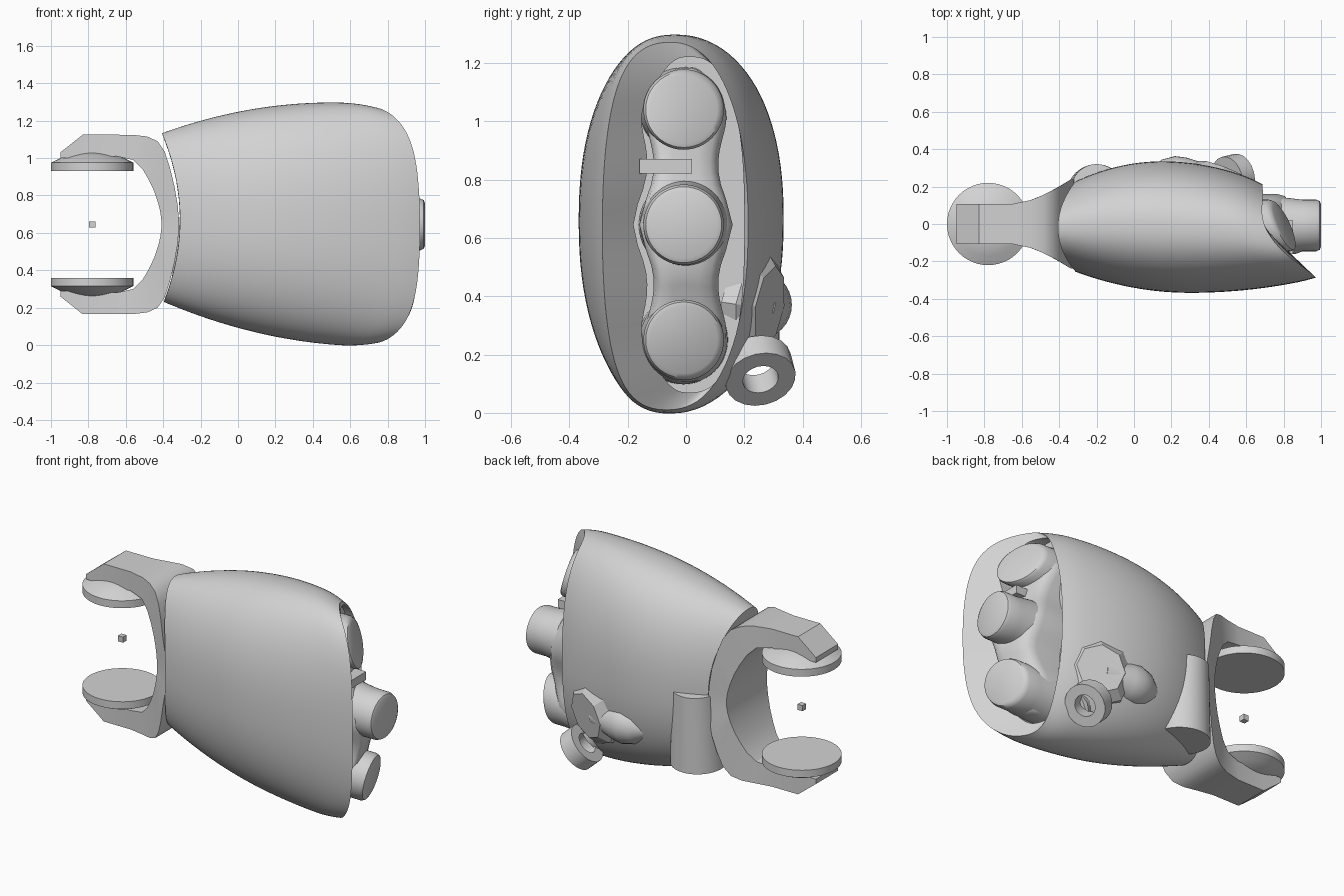
import bpy, bmesh, math
from mathutils import Vector

cube = bpy.data.objects.get("Cube")
if cube:
    bpy.data.objects.remove(cube, do_unlink=True)

grey = bpy.data.materials.new("plain_grey")
grey.use_nodes = True
grey.diffuse_color = (0.65, 0.65, 0.65, 1)
grey.node_tree.nodes["Principled BSDF"].inputs["Base Color"].default_value = (0.65, 0.65, 0.65, 1)
MID = 0.645  # height of the mirror plane of the grip
STUBS = (1.04, MID, 0.25)  # heights of the three stubs


def finish(name, bm, angle=35):
    bmesh.ops.remove_doubles(bm, verts=bm.verts[:], dist=1e-5)
    bmesh.ops.recalc_face_normals(bm, faces=bm.faces[:])
    me = bpy.data.meshes.new(name)
    bm.to_mesh(me)
    bm.free()
    me.materials.append(grey)
    ob = bpy.data.objects.new(name, me)
    bpy.context.collection.objects.link(ob)
    bpy.ops.object.select_all(action='DESELECT')
    ob.select_set(True)
    bpy.context.view_layer.objects.active = ob
    if angle:
        bpy.ops.object.shade_smooth_by_angle(angle=math.radians(angle))


def skin(bm, rings, loop=False):
    """Join equal closed rings of points with quads."""
    vs = [[bm.verts.new(p) for p in r] for r in rings]
    n = len(vs[0])
    pairs = list(zip(vs, vs[1:])) + ([(vs[-1], vs[0])] if loop else [])
    for a, b in pairs:
        for i in range(n):
            j = (i + 1) % n
            bm.faces.new((a[i], a[j], b[j], b[i]))
    return vs


def lathe(name, profile, base, axis, n=48, loop=False, warp=None, angle=35):
    """Turn (radius, height) points about an axis through base."""
    rot = Vector(axis).to_track_quat('Z', 'X')
    rings = []
    for r, h in profile:
        ring = []
        for i in range(n):
            t = math.tau * i / n
            p = Vector(base) + rot @ Vector((r * math.cos(t), r * math.sin(t), h))
            ring.append(warp(p) if warp else p)
        rings.append(ring)
    bm = bmesh.new()
    skin(bm, rings, loop)
    finish(name, bm, angle)


def box(name, centre, size):
    bm = bmesh.new()
    bmesh.ops.create_cube(bm, size=1)
    for v in bm.verts:
        v.co = Vector(a * s + c for a, s, c in zip(v.co, size, centre))
    finish(name, bm, 0)


# Main housing: a flattened egg section swept between two curved ends
def oval(t, cy, hy, cz, hz, power):
    c, s = math.cos(t), math.sin(t)
    c = math.copysign(abs(c) ** (2 / power), c)
    s = math.copysign(abs(s) ** (2 / power), s)
    return cy + hy * c, cz + hz * s


def section(x, t, shrink):
    top, low = 1.297 - 0.2 * (x - 0.5) ** 2, 0.19 * (x - 0.72) ** 2 - 0.006
    front = -0.368 + (0.3 if x < 0.3 else 0.17) * (x - 0.3) ** 2
    back = 0.335 - (0.5 if x < 0.15 else 0.4) * (x - 0.15) ** 2
    return oval(t, (front + back) / 2, shrink * (back - front) / 2,
                (top + low) / 2, shrink * (top - low) / 2, 2.25)


def grip_end(z):
    return -0.31 - 0.45 * (z - 0.67) ** 2


def open_end(y, z):
    return 0.685 + (0.25 - y) ** 2 - 0.07 * abs((z - MID) / 0.65) ** 6


def housing_point(u, t):
    shrink = 1 - 0.025 * max(0, (u - 0.88) / 0.12) ** 2
    x = 0.3
    for _ in range(12):
        y, z = section(x, t, shrink)
        x = (1 - u) * grip_end(z) + u * open_end(y, z)
    return Vector((x, y, z))


def bulge(z):
    return sum(math.exp(-((z - c) / 0.12) ** 2) for c in STUBS)


def mouth_edge(t):
    y, z = oval(t, 0.01, 0.19, MID, 0.575, 2.6)
    return (y * (0.72 + 0.28 * bulge(z)) if y < 0 else y), z


N = 96
angles = [math.tau * i / N for i in range(N)]
wall = [[housing_point(k / 32, t) for t in angles] for k in range(33)]
cap = []
for f in (0, 0.25, 0.5, 0.75):
    ring = []
    for p in wall[0]:
        y, z = p.y * f, 0.67 + (p.z - 0.67) * f
        ring.append(Vector((grip_end(z), y, z)))
    cap.append(ring)
mouth = [mouth_edge(t) for t in angles]
lip = [Vector((open_end(y, z) - 0.02, y, z)) for y, z in mouth]
floor = [Vector((0.62, y, z)) for y, z in mouth]
centre = [Vector((0.62, 0, MID))] * N
bm = bmesh.new()
skin(bm, cap + wall + [lip, floor, centre])
finish("housing", bm, 40)

# Three stubs inside the mouth
stub = [(0, -0.35), (0.155, -0.35), (0.15, -0.2), (0.138, -0.1),
        (0.138, -0.025), (0.13, -0.007), (0.115, 0), (0, 0)]
lathe("middle_stub", stub, (1.0, -0.008, MID), (1, 0, 0))
for name, x, z, lean, slope in (("upper_stub", 0.8, STUBS[0], 0.42, -0.3),
                                ("lower_stub", 0.91, STUBS[2], 0.27, 0.2)):
    def tilt(p, z=z, lean=lean, slope=slope):
        return p + Vector((slope * (p.z - z) - lean * p.y, 0, 0))
    lathe(name, stub, (x, -0.008, z), (1, 0, 0), warp=tilt)


# Waisted web that blends the stubs together
def web_ring(scale, drop):
    ring = []
    for t in angles:
        y, z = oval(t, 0, scale, MID, 0.5 + 0.04 * scale, 3)
        y *= 0.105 + 0.055 * bulge(z)
        crest = 0.88 - 0.27 * abs(z - 0.48) + 0.04 * math.exp(-((z - MID) / 0.12) ** 2)
        ring.append(Vector((crest - drop - 0.3 * y, y, z)))
    return ring


bm = bmesh.new()
skin(bm, [web_ring(*a) for a in ((1, 0.35), (1, 0.06), (0.93, 0.025), (0.75, 0.006), (0.4, 0), (0, 0))])
finish("stub_web", bm, 60)
box("mouth_tab", (0.8, -0.07, 0.845), (0.1, 0.18, 0.05))


# Open C-shaped grip that flares toward the housing
def flare(x):
    return 0.107 + 0.13 * min(1, max(0, (x + 0.64) / 0.3)) ** 1.5


pairs = [((-0.95, 1.03), (-0.95, 1.0)), ((-0.83, 1.125), (-0.85, 1.0)),
         ((-0.65, 1.125), (-0.65, 1.01)), ((-0.55, 1.123), (-0.56, 0.99)),
         ((-0.485, 1.115), (-0.51, 0.94)), ((-0.43, 1.09), (-0.475, 0.88)),
         ((-0.392, 1.035), (-0.447, 0.82)), ((-0.364, 0.95), (-0.427, 0.76)),
         ((-0.34, 0.85), (-0.415, 0.71)), ((-0.321, 0.74), (-0.41, 0.67)),
         ((-0.316, MID), (-0.41, MID))]
flip = [tuple((x, 2 * MID - z) for x, z in p) for p in reversed(pairs[:-1])]
bm = bmesh.new()
rings = []
for (ox, oz), (ix, iz) in pairs + flip:
    a, b = flare(ox), flare(ix)
    rings.append([(ox, -a, oz), (ox, a, oz), (ix, b, iz), (ix, -b, iz)])
sides = skin(bm, rings)
bm.faces.new(sides[0])
bm.faces.new(sides[-1])
finish("grip", bm, 32)

# Round pads on the grip tips, and the small block between them
pad = [(0, 0), (0.22, 0), (0.22, 0.045), (0.17, 0.07), (0.1, 0.1), (0, 0.1)]
for name, s in (("upper_pad", 1), ("lower_pad", -1)):
    lathe(name, pad, (-0.78, 0, MID + s * 0.285), (0, 0, s))
box("centre_block", (-0.78, 0, MID), (0.034, 0.034, 0.034))

# Fittings on the back: tapered post, bulb, faceted collar and eyelet
lathe("back_post", [(0, 0), (0.16, 0), (0.135, 0.46), (0, 0.46)],
      (-0.2, 0.16, 0.22), (0, 0.025, 0.45))
lathe("back_bulb", [(0, 0), (0.05, 0), (0.1, 0.07), (0.118, 0.14), (0.11, 0.2), (0.06, 0.36), (0, 0.36)],
      (0.08, 0.245, 0.37), (1, 0, 0), 32)
lathe("back_collar", [(0, 0), (0.21, 0), (0.2, 0.05), (0.14, 0.1), (0, 0.1)],
      (0.44, 0.195, 0.38), (0.35, 0.93, -0.15), 8, angle=0)
eye_axis = (0.7, 0.17, -0.65)
lathe("eyelet", [(0.062, -0.045), (0.122, -0.045), (0.122, 0.045), (0.062, 0.045)],
      (0.53, 0.248, 0.145), eye_axis, 20, loop=True)
lathe("eyelet_root", [(0, -0.045), (0.122, -0.045), (0.122, 0.045), (0, 0.045)],
      (0.51, 0.09, 0.2), eye_axis, 12)
